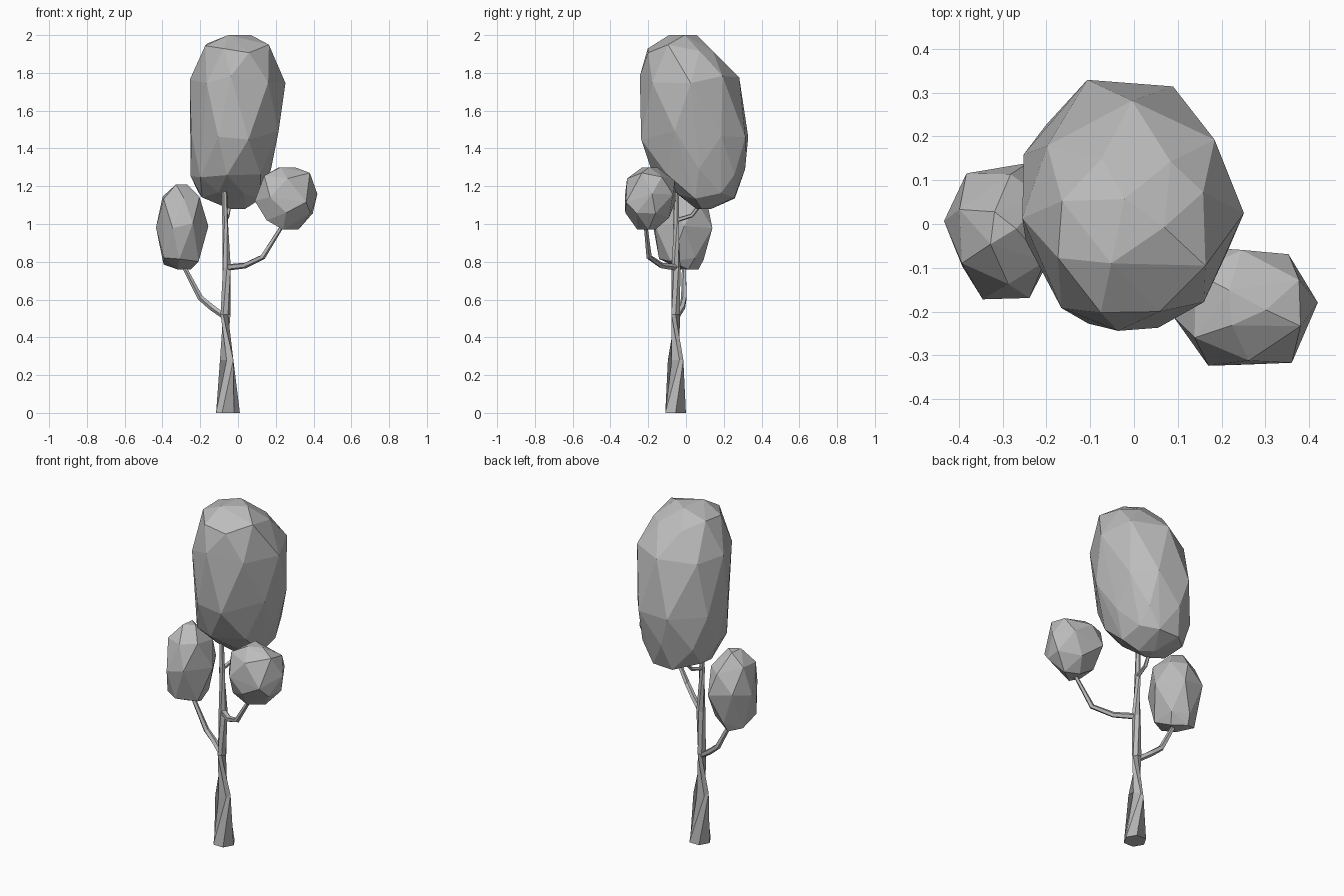
import bpy, bmesh, math, random
from mathutils import Vector

random.seed(4)
cube = bpy.data.objects.get("Cube")
if cube:
    bpy.data.objects.remove(cube, do_unlink=True)

grey = bpy.data.materials.new("plain_grey")
grey.use_nodes = True
grey.diffuse_color = (0.5, 0.5, 0.5, 1)
grey.node_tree.nodes["Principled BSDF"].inputs["Base Color"].default_value = (0.5, 0.5, 0.5, 1)


def finish(name, bm):
    bmesh.ops.recalc_face_normals(bm, faces=bm.faces)
    mesh = bpy.data.meshes.new(name)
    bm.to_mesh(mesh)
    bm.free()
    mesh.materials.append(grey)
    obj = bpy.data.objects.new(name, mesh)
    bpy.context.collection.objects.link(obj)
    return obj


def limb(name, path, sides):
    """Faceted tapering tube through (x, y, z, radius) stations."""
    bm = bmesh.new()
    pts = [Vector(p[:3]) for p in path]
    rings = []
    for i, p in enumerate(pts):
        tangent = pts[min(i + 1, len(pts) - 1)] - pts[max(i - 1, 0)]
        if i == 0 and name == "trunk":
            tangent = Vector((0, 0, 1))
        turn = tangent.to_track_quat('Z', 'Y')
        r = path[i][3]
        angles = [math.tau * k / sides for k in range(sides)]
        rings.append([bm.verts.new(p + turn @ Vector((r * math.cos(a), r * math.sin(a), 0)))
                      for a in angles])
    for low, high in zip(rings, rings[1:]):
        for k in range(sides):
            j = (k + 1) % sides
            bm.faces.new((low[k], low[j], high[j], high[k]))
    bm.faces.new(rings[0])
    bm.faces.new(rings[-1])
    return finish(name, bm)


def crown(name, levels, sides):
    """Faceted hull over staggered rings: (z, x min, x max, y min, y max)."""
    bm = bmesh.new()
    for i, (z, x0, x1, y0, y1) in enumerate(levels):
        inner = 0 < i < len(levels) - 1
        count = sides if inner else 3
        for k in range(count):
            a = math.tau * (k + 0.5 * (i % 2) + random.uniform(-0.15, 0.15)) / count
            s = random.uniform(0.97, 1.05)
            lift = random.uniform(-0.025, 0.025) if inner else 0
            bm.verts.new(((x0 + x1) / 2 + s * math.cos(a) * (x1 - x0) / 2,
                          (y0 + y1) / 2 + s * math.sin(a) * (y1 - y0) / 2, z + lift))
    hull = bmesh.ops.convex_hull(bm, input=bm.verts)
    spare = {g for g in hull["geom_interior"] + hull["geom_unused"]
             if isinstance(g, bmesh.types.BMVert)}
    bmesh.ops.delete(bm, geom=list(spare), context='VERTS')
    return finish(name, bm)


# Trunk and its three bent branches
limb("trunk", [(-0.053, -0.055, 0, 0.063), (-0.06, -0.055, 0.28, 0.041),
               (-0.066, -0.055, 0.52, 0.026), (-0.06, -0.053, 0.77, 0.024),
               (-0.068, -0.052, 1.0, 0.016), (-0.072, -0.05, 1.25, 0.012)], 6)
limb("right_branch", [(-0.07, -0.05, 0.51, 0.016), (-0.14, -0.02, 0.56, 0.017),
                      (-0.2, -0.01, 0.61, 0.016), (-0.3, -0.01, 0.8, 0.011)], 5)
limb("left_branch", [(-0.06, -0.05, 0.77, 0.018), (0.035, -0.13, 0.78, 0.016),
                     (0.13, -0.195, 0.825, 0.015), (0.24, -0.215, 1.0, 0.01)], 5)
limb("back_branch", [(-0.068, -0.05, 1.02, 0.012), (-0.055, 0.03, 1.045, 0.011),
                     (-0.04, 0.09, 1.12, 0.009)], 5)

# Foliage masses
crown("main_crown", [(1.08, -0.06, 0.04, 0.04, 0.14), (1.15, -0.21, 0.13, -0.06, 0.27),
                     (1.27, -0.25, 0.18, -0.17, 0.31), (1.47, -0.26, 0.22, -0.25, 0.34),
                     (1.77, -0.26, 0.24, -0.25, 0.27), (1.93, -0.18, 0.18, -0.21, 0.17),
                     (2.0, -0.08, 0.07, -0.11, 0.06)], 8)
crown("right_crown", [(0.76, -0.36, -0.25, -0.03, 0.07), (0.8, -0.41, -0.2, -0.14, 0.09),
                      (1.0, -0.43, -0.16, -0.18, 0.145), (1.13, -0.41, -0.19, -0.14, 0.11),
                      (1.21, -0.35, -0.27, -0.05, 0.03)], 6)
crown("left_crown", [(0.97, 0.2, 0.32, -0.26, -0.16), (1.04, 0.14, 0.4, -0.32, -0.09),
                     (1.14, 0.085, 0.425, -0.345, -0.04), (1.25, 0.12, 0.39, -0.31, -0.06),
                     (1.3, 0.2, 0.3, -0.24, -0.14)], 6)
